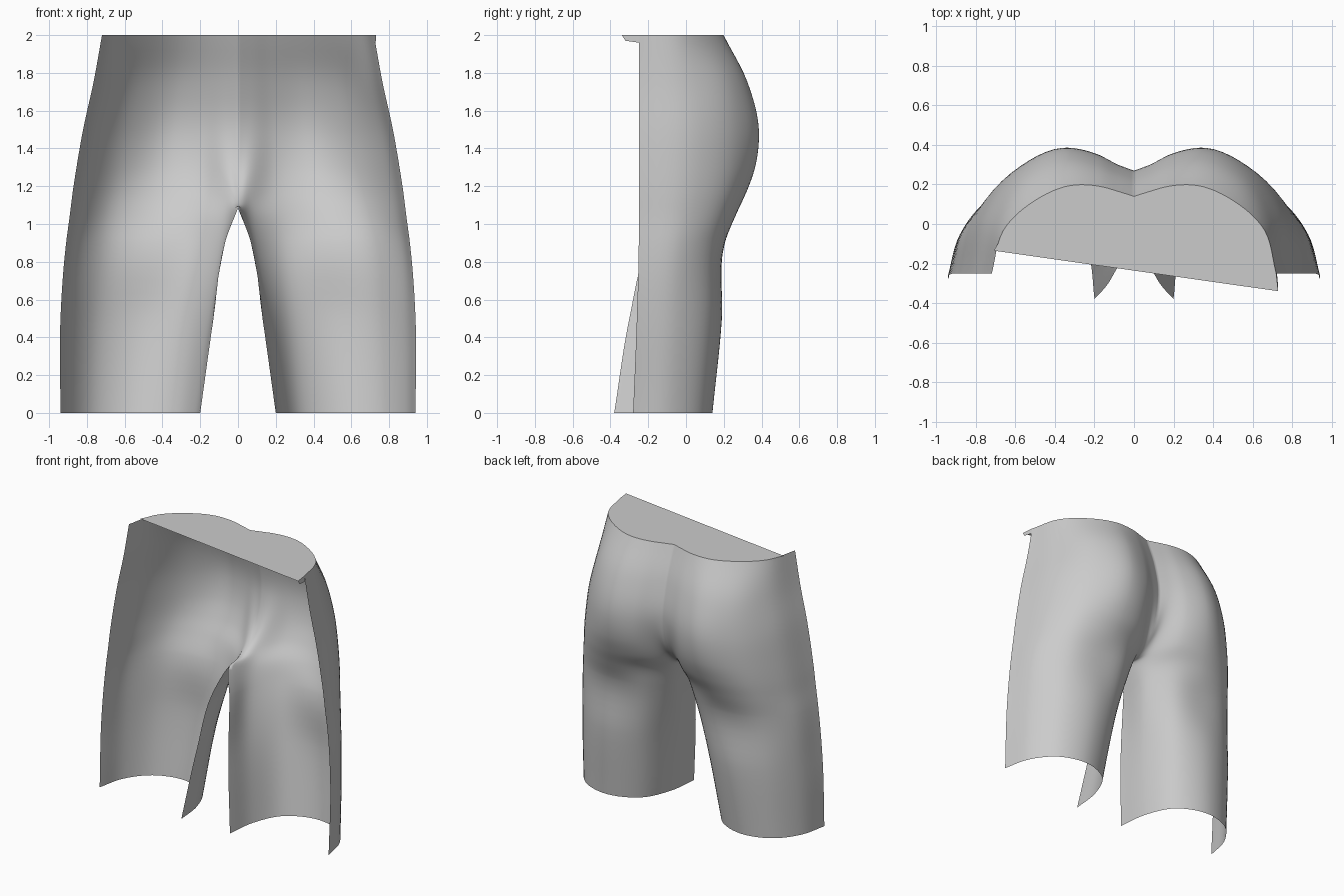
import bpy, bmesh

if "Cube" in bpy.data.objects:
    bpy.data.objects.remove(bpy.data.objects["Cube"])

# Half cross-sections, inner edge to outer edge: z, then x,y pairs
SECTIONS = [
    (0.00, .20, -.38, .23, -.15, .33, .05, .55, .14, .76, .08, .89, -.08, .94, -.28),
    (0.50, .13, -.30, .16, -.08, .28, .12, .50, .19, .74, .12, .88, -.05, .94, -.26),
    (0.90, .07, -.20, .085, .02, .22, .17, .45, .205, .70, .15, .86, -.03, .91, -.25),
    (1.05, .00, -.10, .07, .08, .20, .21, .42, .265, .68, .19, .83, .00, .89, -.25),
    (1.17, .00, .05, .07, .17, .19, .28, .40, .32, .65, .23, .81, .02, .875, -.25),
    (1.30, .00, .18, .08, .255, .19, .33, .38, .365, .62, .26, .79, .03, .855, -.25),
    (1.50, .00, .27, .08, .30, .19, .355, .36, .385, .59, .27, .755, .04, .82, -.25),
    (1.75, .00, .23, .08, .26, .18, .30, .34, .325, .55, .23, .70, .02, .765, -.25),
    (2.00, .00, .14, .08, .165, .17, .19, .32, .195, .50, .12, .66, -.03, .72, -.25),
]
# Heights where the centre line curls under at the crotch
CROTCH_Z = {(3, 0): 1.085, (4, 0): 1.10, (5, 0): 1.20, (3, 1): 1.03, (4, 1): 1.14}


def smooth_path(pts, steps):
    """Curve through all points with spacing-aware tangents."""
    n = len(pts)
    d = [max((pts[i + 1] - pts[i]).length, 1e-5) for i in range(n - 1)]
    s = [(pts[i + 1] - pts[i]) / d[i] for i in range(n - 1)]
    tan = [s[0]]
    for i in range(1, n - 1):
        tan.append((s[i - 1] * d[i] + s[i] * d[i - 1]) / (d[i - 1] + d[i]))
    tan.append(s[-1])
    out = []
    for i in range(n - 1):
        for k in range(steps):
            t = k / steps
            out.append(pts[i] * (2*t**3 - 3*t*t + 1) + tan[i] * d[i] * (t**3 - 2*t*t + t)
                       + pts[i + 1] * (3*t*t - 2*t**3) + tan[i + 1] * d[i] * (t**3 - t*t))
    out.append(pts[-1].copy())
    return out


def make_object(name, bm):
    mesh = bpy.data.meshes.new(name)
    bm.to_mesh(mesh)
    bm.free()
    obj = bpy.data.objects.new(name, mesh)
    bpy.context.collection.objects.link(obj)
    return obj


from mathutils import Vector

# Surface grid for one half
rows = []
for r, sec in enumerate(SECTIONS):
    pts = [Vector((sec[1 + 2*c], sec[2 + 2*c], CROTCH_Z.get((r, c), sec[0]))) for c in range(7)]
    rows.append(smooth_path(pts, 6))
cols = [smooth_path(list(col), 6) for col in zip(*rows)]

# Seat and back of both legs, as one open sheet
bm = bmesh.new()
for side in (1, -1):
    grid = [[bm.verts.new((max(p.x, 0) * side, p.y, p.z)) for p in col] for col in cols]
    for a, b in zip(grid, grid[1:]):
        for i in range(len(a) - 1):
            quad = (a[i], b[i], b[i + 1], a[i + 1])
            bm.faces.new(quad[::-1] if side == 1 else quad)
bmesh.ops.remove_doubles(bm, verts=bm.verts, dist=1e-4)
for f in bm.faces:
    f.smooth = True
bmesh.ops.recalc_face_normals(bm, faces=bm.faces)
make_object("seat_and_legs", bm)

# Flat cover across the waist, with a slanted front edge
bm = bmesh.new()
rim = [col[-1] for col in cols]
outline = [(p.x, p.y) for p in rim] + [(.73, -.34), (-.71, -.135)]
outline += [(-p.x, p.y) for p in reversed(rim[1:]) if p.y > -.13]
bm.faces.new([bm.verts.new((x, y, 2)) for x, y in outline])
bmesh.ops.recalc_face_normals(bm, faces=bm.faces)
bmesh.ops.triangulate(bm, faces=bm.faces)
make_object("waist_cover", bm)

# Small tab at the front end of the waist
bm = bmesh.new()
tab = [(.72, -.25, 2), (.73, -.34, 2), (.73, -.32, 1.97), (.724, -.25, 1.96)]
bm.faces.new([bm.verts.new(p) for p in tab])
make_object("waist_tab", bm)
